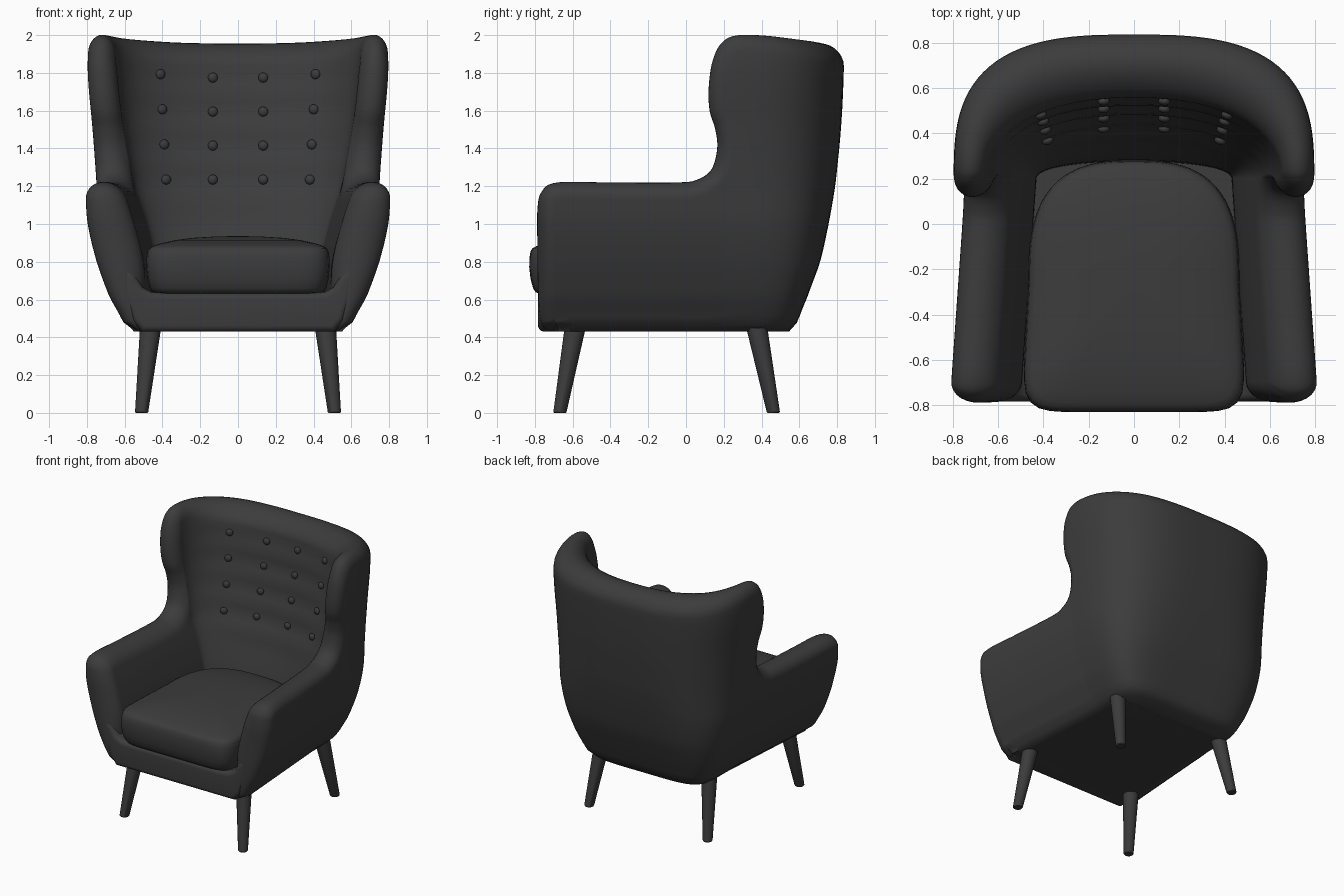
import bpy, bmesh, math

if "Cube" in bpy.data.objects:
    bpy.data.objects.remove(bpy.data.objects["Cube"])

CY = 0.2  # where the straight arms turn into the curved back
fabric = bpy.data.materials.new("charcoal")
fabric.diffuse_color = (.045, .045, .045, 1)
fabric.use_nodes = True
fabric.node_tree.nodes["Principled BSDF"].inputs["Base Color"].default_value = fabric.diffuse_color


def finish(name, bm, angle=50):
    bmesh.ops.remove_doubles(bm, verts=bm.verts, dist=0.0002)
    bmesh.ops.recalc_face_normals(bm, faces=bm.faces)
    me = bpy.data.meshes.new(name)
    bm.to_mesh(me)
    bm.free()
    me.materials.append(fabric)
    ob = bpy.data.objects.new(name, me)
    bpy.context.collection.objects.link(ob)
    bpy.ops.object.select_all(action='DESELECT')
    ob.select_set(True)
    bpy.context.view_layer.objects.active = ob
    bpy.ops.object.shade_smooth_by_angle(angle=math.radians(angle))
    return ob


def loft(name, rings, cap=True, angle=50):
    """Skin a list of closed rings of points."""
    bm = bmesh.new()
    vs = [[bm.verts.new(p) for p in r] for r in rings]
    n = len(rings[0])
    for a, b in zip(vs, vs[1:]):
        for i in range(n):
            bm.faces.new((a[i], a[(i + 1) % n], b[(i + 1) % n], b[i]))
    if cap:
        bm.faces.new(vs[0])
        bm.faces.new(vs[-1])
    return finish(name, bm, angle)


def spline(pts, i, f):
    """Catmull-Rom point in segment i."""
    p0, p1 = pts[max(i - 1, 0)], pts[i]
    p2, p3 = pts[i + 1], pts[min(i + 2, len(pts) - 1)]
    return [0.5 * (2 * b + (c - a) * f + (2 * a - 5 * b + 4 * c - d) * f * f
                   + (3 * b - a - 3 * c + d) * f ** 3)
            for a, b, c, d in zip(p0, p1, p2, p3)]


# Shell plan by height: z, outer half width, outer depth, outer power, inner ditto
PLAN = [(.43, .49, .545, 5.2, .42, .27, 2.2), (.48, .545, .59, 5.2, .425, .27, 2.2),
        (.62, .62, .645, 4.7, .43, .275, 2.2), (.8, .685, .71, 4.1, .438, .29, 2.2),
        (1.0, .732, .755, 3.6, .485, .35, 2.1), (1.2, .748, .79, 3.2, .55, .425, 2.1),
        (1.5, .77, .82, 3.0, .605, .50, 2.2), (1.8, .795, .835, 2.95, .64, .56, 2.2),
        (2.0, .79, .835, 2.95, .66, .60, 2.2)]


def plan(z):
    z = min(max(z, .43), 2.0)
    i = max(k for k in range(len(PLAN) - 1) if PLAN[k][0] <= z)
    f = (z - PLAN[i][0]) / (PLAN[i + 1][0] - PLAN[i][0])
    return spline(PLAN, i, f)


def tuft(z):
    return .014 * abs(math.sin(math.pi * (z - 1.235) / .183)) if 1.05 < z < 1.967 else 0


def wall(u, z, t):
    """Point on the shell: u runs front to back centre, t from outside to inside."""
    r = plan(z)
    out = []
    for a, d, n in (r[1:4], r[4:7]):
        if u <= CY:
            out.append((a + .068 * (CY - u) / .97, u))
        else:
            th = min(u - CY, 1) * math.pi / 2
            c, s = abs(math.cos(th)), math.sin(th)
            k = (c ** n + s ** n) ** (-1 / n)
            out.append((a * c * k, CY + (d - CY) * s * k))
    (x0, y0), (x1, y1) = out
    if u > CY:
        y1 -= tuft(z) * math.sin(min(u - CY, 1) * math.pi / 2)
    return (x0 + (x1 - x0) * t, y0 + (y1 - y0) * t, z)


# Shell rim seen from the side (u, z) with the matching foot position on the base
RIM = [(-.70, .43, -.68), (-.75, .45, -.67), (-.775, .52, -.66), (-.785, .7, -.64),
       (-.787, .9, -.62), (-.787, 1.07, -.6), (-.765, 1.17, -.57), (-.68, 1.22, -.53),
       (-.4, 1.22, -.35), (-.05, 1.22, -.1), (.06, 1.235, .02), (.135, 1.29, .14),
       (.165, 1.4, .25), (.155, 1.5, .38), (.125, 1.6, .52), (.12, 1.72, .62),
       (.14, 1.86, .70), (.19, 1.96, .76), (.28, 1.998, .81), (.45, 1.998, .88),
       (.7, 1.976, .98), (.95, 1.959, 1.08), (1.2, 1.955, 1.2)]
STEP = 8
edge = [spline(RIM, i, k / STEP) for i in range(len(RIM) - 1) for k in range(STEP)]
edge.append(list(RIM[-1]))

half = []
for j, (u, z, foot) in enumerate(edge):
    a, b = edge[max(j - 1, 0)], edge[min(j + 1, len(edge) - 1)]
    du, dz = b[0] - a[0], b[1] - a[1]
    L = math.hypot(du, dz)
    nu, nz = dz / L, -du / L          # inward normal of the rim
    R = .085 + .035 * min(max((u - .3) / .4, 0), 1)

    def inset(d):
        return u + nu * d, max(z + nz * d, .43)

    core = inset(R)
    down = [(foot + (core[0] - foot) * k, .43 + (core[1] - .43) * k)
            for k in [i / 30 for i in range(30)]]
    sec = [wall(*q, 0) for q in down]
    for k in range(15):
        ang = math.pi * k / 14
        sec.append(wall(*inset(R * (1 - math.sin(ang))), (1 - math.cos(ang)) / 2))
    sec += [wall(*q, 1) for q in reversed(down)]
    half.append(sec)
mirrored = [[(-x, y, z) for x, y, z in s] for s in half[:-1]]
loft("upholstered_shell", mirrored + half[::-1], cap=False)

# Seat base hidden between the arms
bm = bmesh.new()
bmesh.ops.create_cube(bm, size=1)
for v in bm.verts:
    back = v.co.y > 0
    v.co.x = math.copysign(.445 if back else .51, v.co.x)
    v.co.y = .42 if back else -.70
    v.co.z = .632 if v.co.z > 0 else .43
finish("seat_base", bm)

# Front apron: fillets into both arm fronts, rounded front edge
right = [(.51, .43), (.56, .49), (.597, .6), (.625, .74), (.575, .77), (.535, .715),
         (.505, .665), (.46, .64), (.38, .635)]
outline = right + [(-x, z) for x, z in reversed(right)]
bm = bmesh.new()
face = bm.faces.new([bm.verts.new((x, -.784, z)) for x, z in outline])
rim = list(face.edges)
ext = bmesh.ops.extrude_face_region(bm, geom=[face], use_keep_orig=True)
for v in [g for g in ext["geom"] if isinstance(g, bmesh.types.BMVert)]:
    v.co.y = -.60
bmesh.ops.recalc_face_normals(bm, faces=bm.faces)
bmesh.ops.bevel(bm, geom=rim, offset=.035, segments=6, profile=.5, affect='EDGES')
finish("front_apron", bm)


# Seat cushion: rounded back, squarer front, crowned top
def cushion_ring(inset, z):
    ring = []
    for i in range(96):
        th = 2 * math.pi * i / 96
        c, s = math.cos(th), math.sin(th)
        n, b = (2.8, .53) if s > 0 else (9, .58)
        k = (abs(c) ** n + abs(s) ** n) ** (-1 / n) * (1 - inset)
        y = b * s * k
        ring.append(((.465 + (.028 * min(-y / .5, 1) if y < 0 else 0)) * c * k, y - .25, z))
    return ring


loft("seat_cushion", [cushion_ring(*r) for r in (
    (.5, .63), (.1, .632), (.06, .638), (.035, .66), (.012, .71), (0, .77), (.002, .82),
    (.012, .855), (.03, .872), (.07, .884), (.15, .897), (.3, .914), (.5, .927),
    (.75, .934), (.97, .936))])

# Tapered splayed legs
for side, sx in (("left", -1), ("right", 1)):
    for name, yt, yb in (("front", -.587, -.667), ("back", .375, .462)):
        rings = []
        for x, y, z, r in ((.51, yb, 0, .031), (.51, yb, .006, .035), (.463, yt, .45, .056)):
            rings.append([(sx * x + r * math.cos(a), y + r * math.sin(a), z)
                          for a in [2 * math.pi * i / 32 for i in range(32)]])
        loft(f"{name}_leg_{side}", rings, angle=35)

# Tufting buttons on the inner back
for row in range(4):
    for col, x in enumerate((-(.38 + .01 * row), -.133, .133, .38 + .01 * row)):
        z = 1.235 + .18 * row + (.006 * row if abs(x) > .2 else 0)
        _, _, _, _, a, d, n = plan(z)
        y = CY + (d - CY) * (1 - (abs(x) / a) ** n) ** (1 / n)
        bm = bmesh.new()
        bmesh.ops.create_uvsphere(bm, u_segments=20, v_segments=12, radius=.026)
        for v in bm.verts:
            v.co.y *= .7
        ob = finish(f"button_{row + 1}_{col + 1}", bm)
        ob.location = (x, y - .009, z)
        ob.rotation_euler[2] = -math.atan2(x * .5, .5)
